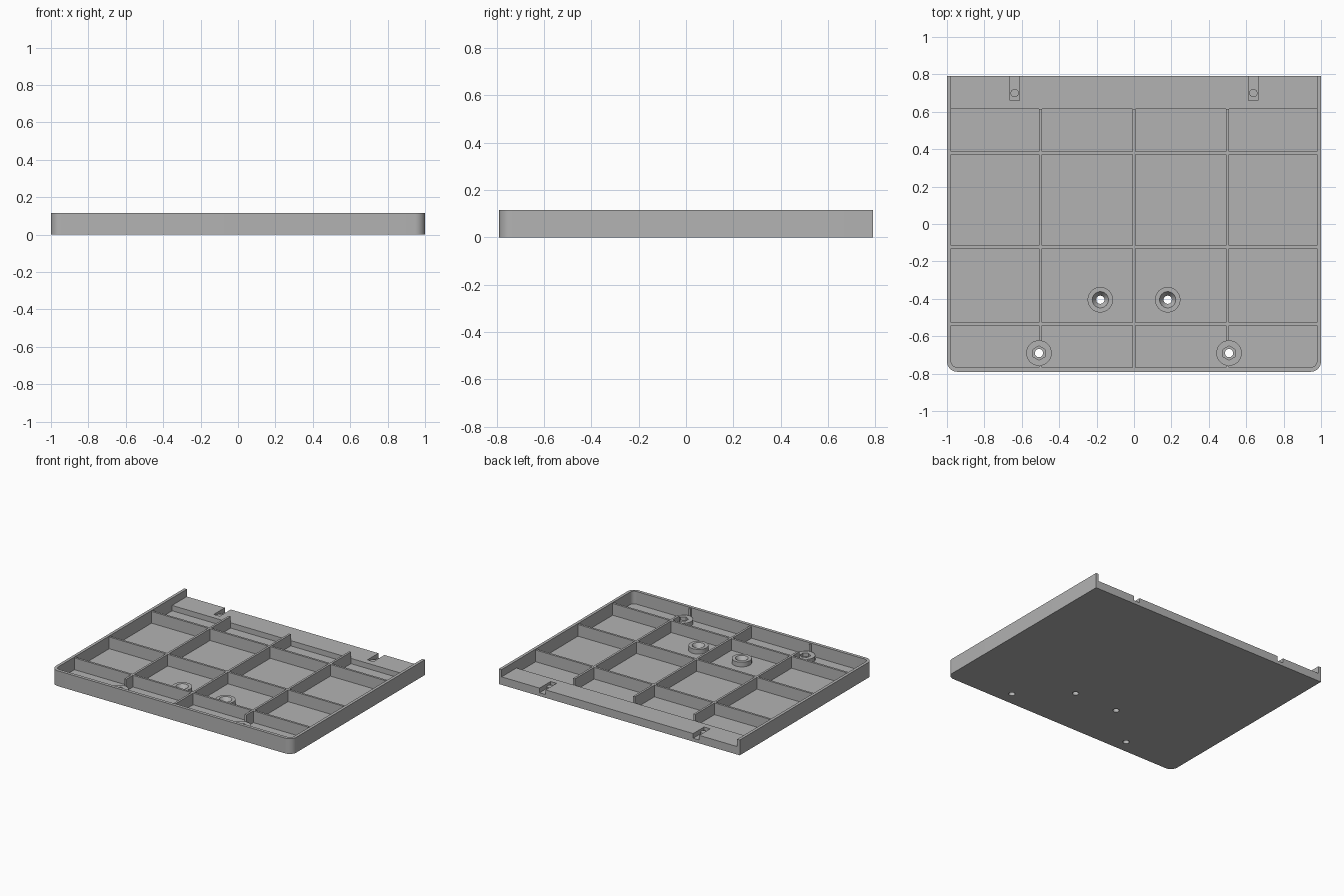
import bpy
import bmesh
from math import sin, cos, pi, radians

if "Cube" in bpy.data.objects:
    bpy.data.objects.remove(bpy.data.objects["Cube"], do_unlink=True)

HEIGHT, FLOOR, SHELF, BOSS, RIB = 0.115, 0.02, 0.06, 0.055, 0.108
FRONT, BACK, STEP = -0.79, 0.79, 0.615

grey = bpy.data.materials.new("plain grey")
grey.use_nodes = True
grey.diffuse_color = (0.45, 0.45, 0.45, 1)
grey.node_tree.nodes["Principled BSDF"].inputs["Base Color"].default_value = grey.diffuse_color


def add_object(name, bm):
    bmesh.ops.recalc_face_normals(bm, faces=bm.faces)
    mesh = bpy.data.meshes.new(name)
    bm.to_mesh(mesh)
    bm.free()
    mesh.materials.append(grey)
    obj = bpy.data.objects.new(name, mesh)
    bpy.context.collection.objects.link(obj)
    return obj


def prism(name, outline, z0, z1):
    bm = bmesh.new()
    face = bm.faces.new([bm.verts.new((x, y, z0)) for x, y in outline])
    top = bmesh.ops.extrude_face_region(bm, geom=[face])["geom"]
    verts = [v for v in top if isinstance(v, bmesh.types.BMVert)]
    bmesh.ops.translate(bm, verts=verts, vec=(0, 0, z1 - z0))
    return add_object(name, bm)


def box(name, x0, x1, y0, y1, z0, z1):
    return prism(name, [(x0, y0), (x1, y0), (x1, y1), (x0, y1)], z0, z1)


def cone(name, x, y, z0, z1, r0, r1, sides=40):
    bm = bmesh.new()
    bmesh.ops.create_cone(bm, cap_ends=True, segments=sides, radius1=r0, radius2=r1, depth=z1 - z0)
    bmesh.ops.translate(bm, verts=bm.verts, vec=(x, y, (z0 + z1) / 2))
    return add_object(name, bm)


def rounded_outline(half, y0, y1, r):
    # Rectangle with its two front corners rounded
    arc = [radians(i * 10) for i in range(10)]
    left = [(-half + r - r * cos(a), y0 + r - r * sin(a)) for a in arc]
    right = [(half - r + r * sin(a), y0 + r - r * cos(a)) for a in arc]
    return left + right + [(half, y1), (-half, y1)]


def boolean(target, tool, operation="DIFFERENCE"):
    mod = target.modifiers.new("boolean", "BOOLEAN")
    mod.operation, mod.solver, mod.object = operation, "EXACT", tool
    bpy.context.view_layer.objects.active = target
    bpy.ops.object.modifier_apply(modifier=mod.name)
    bpy.data.objects.remove(tool, do_unlink=True)


# Tray body with a deep front cavity and a raised shelf open to the back
tray = prism("tray", rounded_outline(1, FRONT, BACK, 0.055), 0, HEIGHT)
boolean(tray, prism("cavity", rounded_outline(0.978, -0.766, STEP, 0.033), FLOOR, 0.2))
boolean(tray, box("shelf_cut", -0.978, 0.978, STEP - 0.05, 1, SHELF, 0.2))

# Stiffening ribs
ribs = None
for x in (-0.5, 0, 0.5):
    rib = box("ribs", x - 0.008, x + 0.008, -0.77, STEP, FLOOR - 0.005, RIB)
    if ribs:
        boolean(ribs, rib, "UNION")
    else:
        ribs = rib
for y in (-0.535, -0.123, 0.379):
    boolean(ribs, box("cross_rib", -0.982, 0.982, y - 0.008, y + 0.008, FLOOR - 0.005, RIB), "UNION")

for side, label in ((-1, "right"), (1, "left")):
    # Front bosses with hexagonal nut pockets, clearing the ribs
    x, y = side * 0.508, -0.69
    boolean(ribs, cone("clearance", x, y, 0, 0.2, 0.068, 0.068))
    nut_boss = cone(label + "_nut_boss", x, y, FLOOR - 0.005, BOSS, 0.068, 0.068)
    boolean(nut_boss, cone("nut_pocket", x, y, 0.03, 0.2, 0.038, 0.038, 6))

    # Inner bosses with countersunk holes
    sx, sy = side * 0.18, -0.405
    screw_boss = cone(label + "_screw_boss", sx, sy, FLOOR - 0.005, BOSS, 0.068, 0.068)
    boolean(screw_boss, cone("countersink", sx, sy, 0.025, BOSS + 0.001, 0.022, 0.044))

    # Through holes
    for boss, hx, hy in ((nut_boss, x, y), (screw_boss, sx, sy)):
        for part in (tray, boss):
            boolean(part, cone("hole", hx, hy, -0.1, 0.2, 0.022, 0.022))

    # Slot in the shelf with a small round peg
    px = side * 0.638
    boolean(tray, box("slot", px - 0.025, px + 0.025, 0.66, 1, 0.025, 0.2))
    cone(label + "_slot_peg", px, 0.70, 0.02, 0.045, 0.022, 0.022, 24)

# Smooth curved walls, keep the edges crisp
bpy.ops.object.select_all(action="DESELECT")
for obj in bpy.context.collection.objects:
    if obj.type == "MESH" and grey.name in obj.data.materials:
        obj.select_set(True)
        bpy.context.view_layer.objects.active = obj
bpy.ops.object.shade_smooth_by_angle(angle=radians(30))
